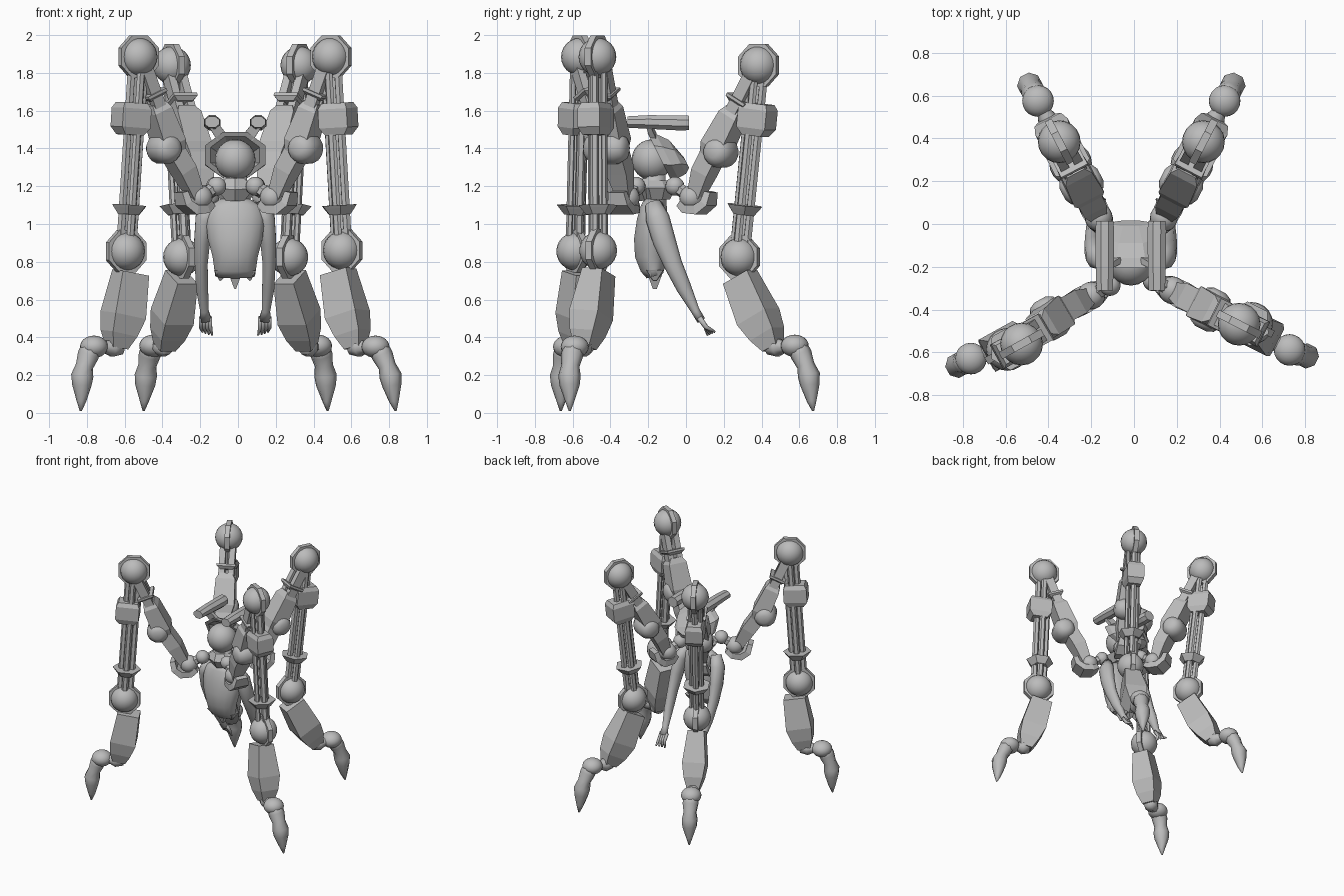
import bpy, bmesh, math
from mathutils import Vector, Matrix

cube = bpy.data.objects.get("Cube")
if cube:
    bpy.data.objects.remove(cube)

grey = bpy.data.materials.new("plain_grey")
grey.use_nodes = True
grey.diffuse_color = (0.5, 0.5, 0.5, 1)
grey.node_tree.nodes["Principled BSDF"].inputs["Base Color"].default_value = (0.5, 0.5, 0.5, 1)

X, Z = Vector((1, 0, 0)), Vector((0, 0, 1))
MID = -0.015


def finish(name, bm, smooth):
    bmesh.ops.recalc_face_normals(bm, faces=bm.faces)
    for f in bm.faces:
        f.smooth = smooth
    me = bpy.data.meshes.new(name)
    bm.to_mesh(me)
    bm.free()
    me.materials.append(grey)
    ob = bpy.data.objects.new(name, me)
    bpy.context.collection.objects.link(ob)
    return ob


def loft(name, stations, n, sides=4, smooth=False, axis=None):
    """Skin rings (point, half width along n, half width across) into a closed solid."""
    bm = bmesh.new()
    k = 1 / math.cos(math.pi / sides)
    pts = [Vector(s[0]) for s in stations]
    rings = []
    for i, (p, a, b) in enumerate(stations):
        d = axis or (pts[min(i + 1, len(pts) - 1)] - pts[max(i - 1, 0)]).normalized()
        v = d.cross(n).normalized()
        u = v.cross(d)
        ring = []
        for j in range(sides):
            t = math.tau * (j + 0.5) / sides
            ring.append(bm.verts.new(pts[i] + u * a * k * math.cos(t) + v * b * k * math.sin(t)))
        rings.append(ring)
    for lo, hi in zip(rings, rings[1:]):
        for j in range(sides):
            m = (j + 1) % sides
            bm.faces.new((lo[j], lo[m], hi[m], hi[j]))
    bm.faces.new(rings[0])
    bm.faces.new(rings[-1])
    return finish(name, bm, smooth)


def ball(name, p, r, flat=1):
    bm = bmesh.new()
    bmesh.ops.create_uvsphere(bm, u_segments=20, v_segments=12, radius=r,
                              matrix=Matrix.Translation(p) @ Matrix.Diagonal((1, 1, flat, 1)))
    return finish(name, bm, True)


def leg(tag, hip, yaw, elbow, top, knee, ankle, heel, tip):
    out = Vector((math.cos(yaw), math.sin(yaw), 0))
    n = out.cross(Z)

    def P(r, z, side=0):
        return Vector((hip[0], hip[1], z)) + out * r + n * side

    E, T, K, A, H, C = [P(*q) for q in (elbow, top, knee, ankle, heel, tip)]
    part = lambda s: tag + "_" + s

    # Hip: mount ball, hip ball and curved cradle
    mount, hp = P(-0.1, 1.2), P(0, 1.14)
    ball(part("mount_ball"), mount, 0.05)
    ball(part("hip_ball"), hp, 0.065)
    loft(part("hip_pin"), [(mount, .03, .03), (hp, .03, .03)], n, 6)
    loft(part("hip_cradle"), [(P(-.06, 1.11), .04, .018), (P(-.02, 1.08), .06, .022),
                              (P(.05, 1.075), .065, .025), (P(.1, 1.11), .06, .022),
                              (P(.115, 1.17), .045, .018)], n)

    # Elbow and upper arm, the elbow standing proud on the outside
    base = E - out * .04
    arm = lambda t: base.lerp(T, t)
    loft(part("lower_arm"), [(P(.02, 1.14), .035, .035), (hp.lerp(base, .55), .06, .05),
                             (base, .06, .05)], n)
    loft(part("elbow_ball"), [(E - n * .1, .03, .03), (E - n * .085, .06, .06),
                              (E - n * .045, .08, .08), (E + n * .045, .08, .08),
                              (E + n * .085, .06, .06), (E + n * .1, .03, .03)],
         (T - E).normalized(), 16, True)
    loft(part("upper_arm"), [(arm(-.08), .055, .045), (arm(.06), .078, .065),
                             (arm(.42), .07, .055), (arm(.5), .045, .04)], n)
    loft(part("arm_collar"), [(arm(.55), .045, .04), (arm(.59), .07, .06),
                              (arm(.62), .07, .06)], n)
    for s in (-1, 1):
        o = n * .035 * s
        loft(part("arm_rod"), [(arm(.4) + o, .022, .033), (T + o, .022, .033)], n)

    # Shaft: rod bundle, bracket block and flared collar
    d = (K - T).normalized()
    v = d.cross(n)
    if v.dot(out) < 0:
        v = -v
    shaft = lambda z: T.lerp(K, (T.z - z) / (T.z - K.z))
    for s in (-1, 1):
        o = v * .038 * s
        loft(part("shaft_rod"), [(T + o, .02, .02), (K + o, .02, .02)], n, 6)
        o = n * .038 * s
        loft(part("shaft_side_rod"), [(T + o, .014, .02), (K + o, .014, .02)], n, 6)
    b = v * .022
    loft(part("bracket"), [(shaft(1.64) + b, .05, .07), (shaft(1.61) + b, .065, .085),
                           (shaft(1.51) + b, .065, .085), (shaft(1.47) + b, .05, .055)], n)
    loft(part("shaft_collar"), [(shaft(1.10), .09, .09), (shaft(1.085), .08, .08),
                                (shaft(1.05), .055, .055)], n, 6)

    # Large joints with octagonal plates
    for s, c in (("top", T), ("knee", K)):
        ball(part(s + "_ball"), c, 0.1)
        loft(part(s + "_plate"), [(c - n * .018, .113, .113), (c + n * .018, .113, .113)], Z, 8)

    # Shin block
    shin = lambda t, inset: K.lerp(A, t) - out * inset
    loft(part("shin"), [(shin(.22, .04), .06, .08), (shin(.66, .02), .085, .093),
                        (shin(.85, .005), .07, .075), (shin(1, 0), .045, .045)], n)

    # Foot: link, heel ball and claw
    loft(part("foot_link"), [(A - out * .03, .035, .035), (A.lerp(H, .2), .05, .048),
                             (A.lerp(H, .5), .035, .032), (H, .05, .045)], n, 8, True)
    ball(part("heel_ball"), H, 0.074, .8)
    claw = lambda t, bow: H.lerp(C, t) + out * bow
    loft(part("claw"), [(claw(-.05, .01), .05, .05), (claw(.14, .025), .055, .052),
                        (claw(.3, .033), .045, .043), (claw(.45, .035), .055, .055),
                        (claw(.6, .025), .05, .047), (claw(.85, .008), .022, .024),
                        (C, .005, .005)], n, 8, True)


rad = math.radians
leg("front_left", (.18, -.31), rad(-27), (.2, 1.4), (.35, 1.885), (.4, .86, -.03),
    (.495, .345), (.615, .35), (.722, .01, -.025))
leg("front_right", (-.20, -.335), rad(209), (.22, 1.4), (.395, 1.885, -.04), (.465, .855, -.03),
    (.505, .345), (.635, .35, .015), (.712, .01, .02))
for tag, x, yaw in (("back_left", .14, 62.5), ("back_right", -.165, 117.5)):
    leg(tag, (x, .03), rad(yaw), (.175, 1.38), (.4, 1.84), (.285, .825),
        (.485, .345), (.615, .355), (.725, .01))


def at(x, y, z):
    return Vector((MID + x, y, z))


# Head, neck and shoulder yoke
ball("head", at(0, -.18, 1.34), 0.108)
loft("neck", [(at(0, -.17, 1.28), .06, .06), (at(0, -.16, 1.05), .07, .06)], X, 8, True)
loft("chin_guard", [(at(0, -.2, 1.24), .05, .05), (at(0, -.2, 1.19), .1, .07),
                    (at(0, -.19, 1.13), .05, .05)], X, 6)
loft("yoke_core", [(at(0, -.155, 1.23), .07, .07), (at(0, -.155, 1.19), .12, .1),
                   (at(0, -.155, 1.13), .08, .07)], X, 8)

# Open octagonal hood behind the head, leaning forward at the top
loft("hood", [(at(0, -.06, 1.345), .08, .07), (at(0, -.145, 1.365), .13, .11),
              (at(0, -.145, 1.365), .16, .135), (at(0, -.1, 1.36), .16, .13),
              (at(0, -.045, 1.355), .135, .1), (at(0, .003, 1.325), .09, .03)],
     X, 8, axis=Vector((0, 1, .5)).normalized())

# Long octagonal pods on struts above the hood
for s, side in ((1, "left"), (-1, "right")):
    loft(side + "_pod", [(at(.122 * s, -.31, 1.54), .038, .03), (at(.122 * s, -.2, 1.54), .042, .036),
                         (at(.122 * s, -.03, 1.535), .044, .04), (at(.122 * s, .015, 1.535), .04, .038)],
         X, 8)
    loft(side + "_strut", [(at(.07 * s, -.17, 1.46), .015, .03), (at(.12 * s, -.2, 1.53), .012, .025)],
         Vector((0, 1, 0)))

# Torso, cut off raggedly at the waist
loft("torso", [(at(0, -.17, 1.13), .08, .05), (at(0, -.175, 1.09), .14, .065),
               (at(0, -.18, 1.02), .155, .08), (at(0, -.185, .92), .145, .09),
               (at(0, -.185, .83), .12, .085), (at(0, -.175, .76), .11, .065),
               (at(0, -.165, .725), .105, .045)], X, 16, True)
for x, low in ((-.08, .7), (0, .655), (.08, .7)):
    loft("waist_shred", [(at(x * .9, -.165, .75), .04, .045), (at(x, -.165, low), .004, .01)], X)

# Hanging arms with hands
for s, side in ((1, "left"), (-1, "right")):
    loft(side + "_arm", [(at(.13 * s, -.175, 1.11), .035, .04), (at(.16 * s, -.15, 1.03), .05, .06),
                         (at(.175 * s, -.115, .91), .042, .058), (at(.18 * s, -.07, .79), .034, .047),
                         (at(.175 * s, -.01, .66), .032, .038), (at(.163 * s, .05, .54), .022, .022),
                         (at(.157 * s, .08, .49), .032, .022)], X, 10, True)
    for i in range(4):
        x = .157 + (i - 1.5) * .017
        loft(side + "_finger", [(at(x * s, .07, .505), .01, .013), (at(x * s, .105, .455), .01, .011),
                                (at((x - .01) * s, .115 + .013 * i, .41 + .006 * i), .005, .005)],
             X, 6, True)
